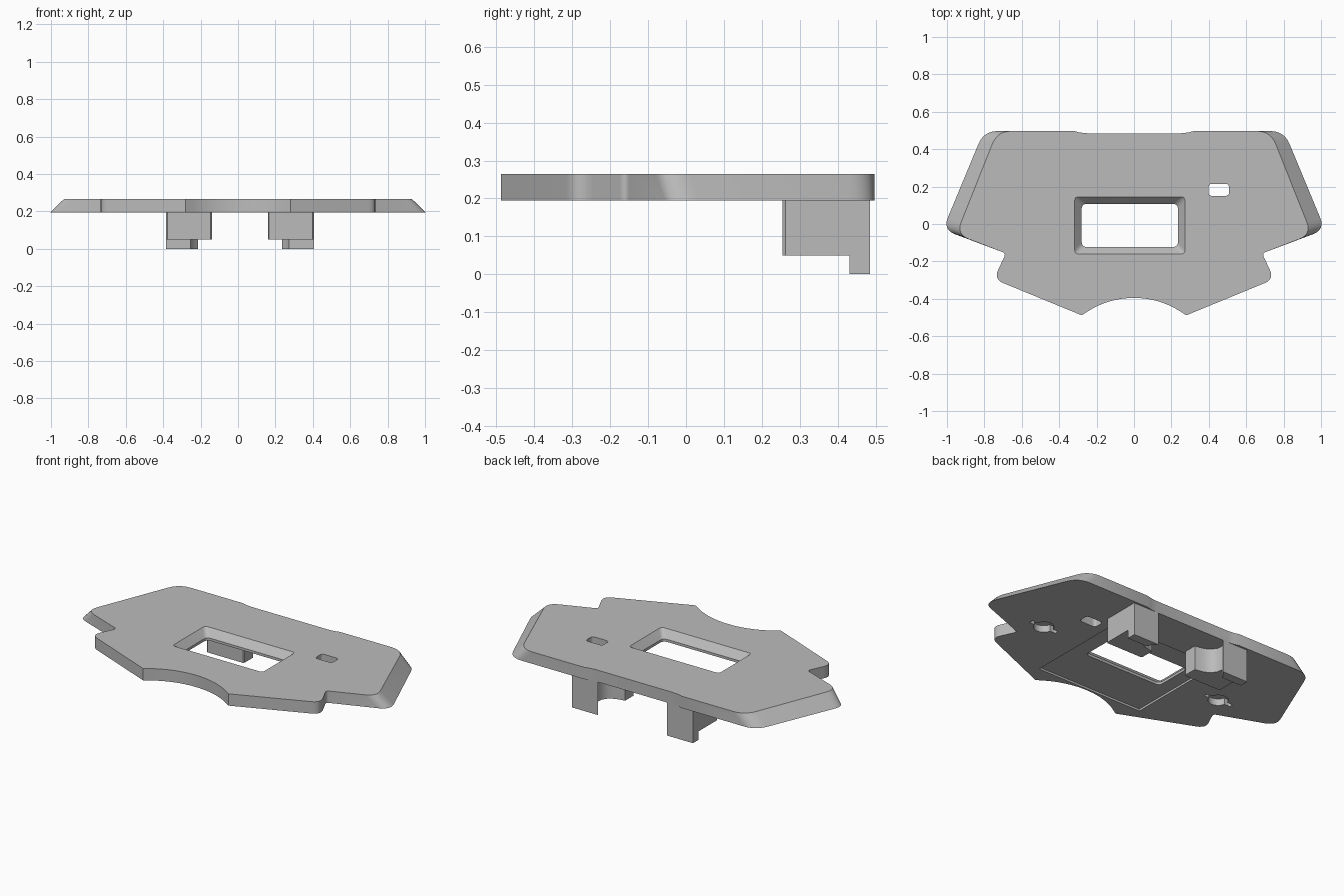
import bpy, bmesh, math
from mathutils import Vector

if "Cube" in bpy.data.objects:
    bpy.data.objects.remove(bpy.data.objects["Cube"])

grey = bpy.data.materials.new("matte grey")
grey.use_nodes = True
grey.diffuse_color = (0.5, 0.5, 0.5, 1)
grey.node_tree.nodes["Principled BSDF"].inputs["Base Color"].default_value = (0.5, 0.5, 0.5, 1)


def rounded(corners, steps=6):
    """Open path of (x, y, radius) with curved corners."""
    out = []
    for i, (x, y, r) in enumerate(corners):
        p = Vector((x, y))
        if r == 0:
            out.append(p)
            continue
        a = Vector(corners[i - 1][:2])
        b = Vector(corners[(i + 1) % len(corners)][:2])
        a = p + (a - p).normalized() * r
        b = p + (b - p).normalized() * r
        for k in range(steps + 1):
            t = k / steps
            out.append(a * (1 - t) ** 2 + p * 2 * t * (1 - t) + b * t * t)
    return out


def box_outline(x0, x1, y0, y1, r):
    return rounded([(x0, y0, r), (x1, y0, r), (x1, y1, r), (x0, y1, r)])


def loft(name, sections):
    """Closed solid through (outline, height) sections."""
    bm = bmesh.new()
    rings = [[bm.verts.new((p[0], p[1], z)) for p in pts] for pts, z in sections]
    n = len(rings[0])
    for lo, hi in zip(rings, rings[1:]):
        for i in range(n):
            j = (i + 1) % n
            bm.faces.new((lo[i], lo[j], hi[j], hi[i]))
    bm.faces.new(rings[0][::-1])
    bm.faces.new(rings[-1])
    bmesh.ops.recalc_face_normals(bm, faces=bm.faces)
    mesh = bpy.data.meshes.new(name)
    bm.to_mesh(mesh)
    bm.free()
    mesh.materials.append(grey)
    ob = bpy.data.objects.new(name, mesh)
    bpy.context.collection.objects.link(ob)
    return ob


def prism(name, pts, z0, z1):
    return loft(name, [(pts, z0), (pts, z1)])


def cut(ob, cutter):
    """Subtract the cutter and discard it."""
    mod = ob.modifiers.new("cut", "BOOLEAN")
    mod.operation, mod.solver, mod.object = "DIFFERENCE", "EXACT", cutter
    bpy.context.view_layer.update()
    deps = bpy.context.evaluated_depsgraph_get()
    mesh = bpy.data.meshes.new_from_object(ob.evaluated_get(deps))
    ob.modifiers.clear()
    ob.data = mesh
    bpy.data.objects.remove(cutter)


def smooth(ob):
    bpy.ops.object.select_all(action="DESELECT")
    ob.select_set(True)
    bpy.context.view_layer.objects.active = ob
    bpy.ops.object.shade_smooth_by_angle(angle=math.radians(30))


def plate_outline(back_x, tip_x, tip_y):
    half = rounded([
        (0.25, 0.485, 0), (0.29, 0.489, 0), (0.32, 0.497, 0),
        (back_x, 0.497, 0.075), (tip_x, tip_y, 0.07),
        (0.685, -0.157, 0.02), (0.75, -0.295, 0.055), (0.28, -0.488, 0)])
    # concave front arc
    radius, span = 0.46, math.asin(0.28 / 0.46)
    for k in range(1, 13):
        a = span * (1 - k / 12)
        half.append(Vector((radius * math.sin(a), -0.855 + radius * math.cos(a))))
    return half + [Vector((-p.x, p.y)) for p in reversed(half[:-1])]


# Main plate with sloping side edges
BOTTOM, TOP = 0.195, 0.265
plate = loft("plate", [(plate_outline(0.803, 1.022, -0.03), BOTTOM),
                       (plate_outline(0.73, 0.95, -0.055), TOP)])

# Shallow rectangular pocket underneath
cut(plate, prism("pocket_cutter", box_outline(-0.36, 0.34, -0.385, 0.245, 0.005), 0.1, 0.207))

# Window with a chamfered rim, and the small slot
inner = box_outline(-0.28, 0.235, -0.123, 0.108, 0.03)
rim = box_outline(-0.317, 0.272, -0.16, 0.145, 0.02)
beyond = box_outline(-0.327, 0.282, -0.17, 0.155, 0.02)
cut(plate, loft("window_cutter", [(inner, 0.1), (inner, 0.222), (rim, TOP), (beyond, TOP + 0.012)]))
cut(plate, prism("slot_cutter", box_outline(0.398, 0.508, 0.15, 0.215, 0.02), 0.1, 0.4))

# Blind keyhole recesses in the underside
for side in (-1, 1):
    cx, cy = side * 0.61, -0.025
    circle = [(cx + 0.055 * math.cos(math.tau * k / 32),
               cy + 0.055 * math.sin(math.tau * k / 32)) for k in range(32)]
    cut(plate, prism("keyhole_cutter", circle, 0.1, 0.235))
    cut(plate, prism("keyway_cutter", box_outline(cx - 0.09, cx + 0.09, cy - 0.012, cy + 0.012, 0.008),
                     0.1, 0.234))
smooth(plate)

# Bracket legs with a curved bite and a lower tab at the back
bite = [(0.235, 0.485), (0.26, 0.46), (0.273, 0.432), (0.27, 0.4),
        (0.25, 0.37), (0.215, 0.35), (0.16, 0.34)]
leg = [(0.16, 0.262), (0.167, 0.255), (0.398, 0.255), (0.405, 0.262), (0.405, 0.485)] + bite
tab = [(0.405, 0.432), (0.405, 0.485)] + bite[:3]
for name, flip in (("left", False), ("right", True)):
    for part, pts, z0, z1 in (("leg", leg, 0.05, 0.21), ("leg_tab", tab, 0, 0.055)):
        shape = [(0.02 - x, y) for x, y in pts] if flip else pts
        smooth(prism(name + "_" + part, shape, z0, z1))
